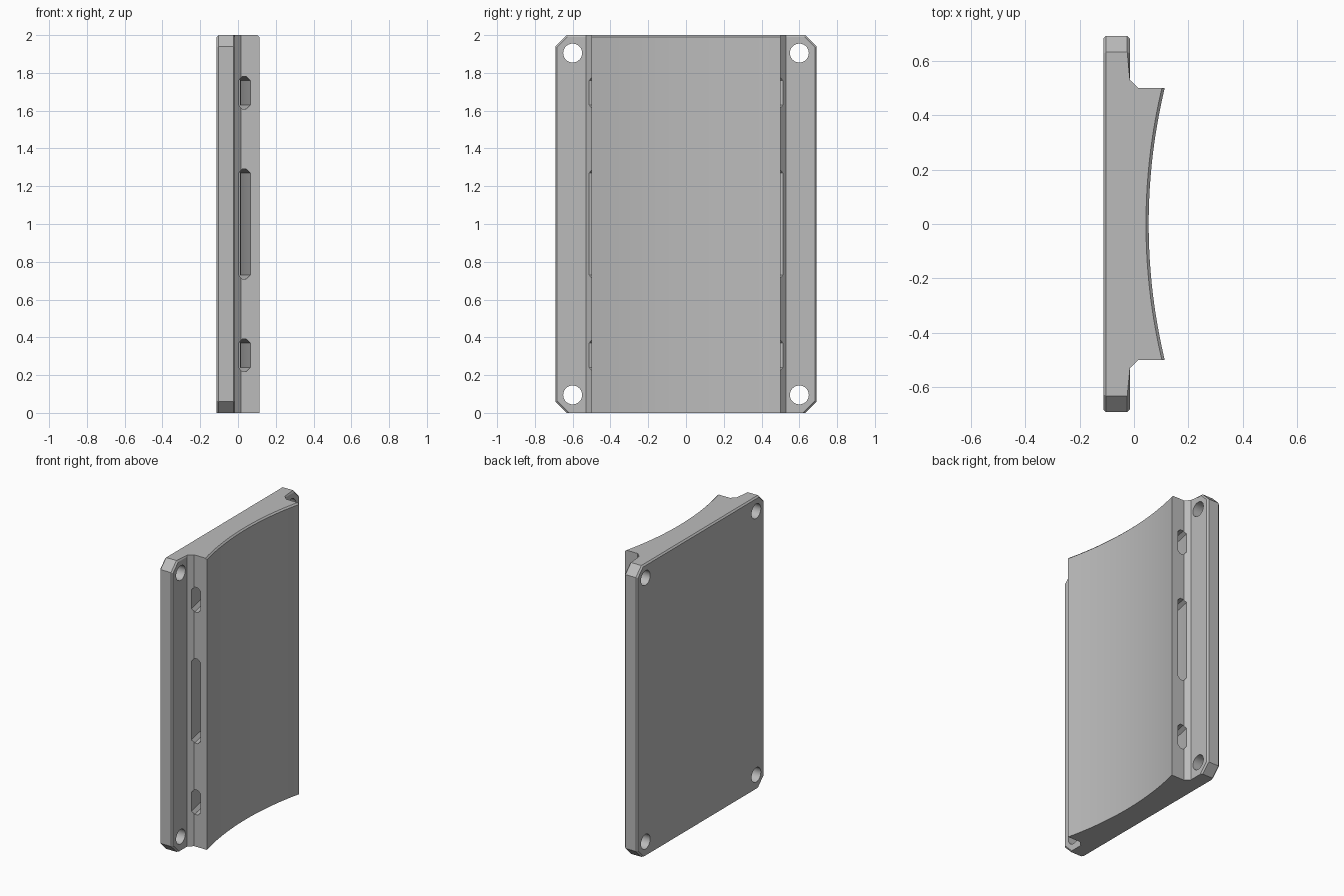
import bpy, bmesh, math
from mathutils import Matrix, Vector

if "Cube" in bpy.data.objects:
    bpy.data.objects.remove(bpy.data.objects["Cube"])

BACK, FLANGE, TIP, MID = -0.113, -0.015, 0.113, 0.054
HALF_W, BLOCK_W, HEIGHT = 0.692, 0.5, 2.0
SAG = TIP - MID
RADIUS = (BLOCK_W ** 2 + SAG ** 2) / (2 * SAG)
AXIS = MID + RADIUS

grey = bpy.data.materials.new("plain grey")
grey.use_nodes = True
colour = (0.5, 0.5, 0.5, 1)
grey.diffuse_color = colour
grey.node_tree.nodes["Principled BSDF"].inputs["Base Color"].default_value = colour


def arc_x(y, middle):
    """x of an arc concentric with the hollow face."""
    r = AXIS - middle
    return AXIS - math.sqrt(r * r - y * y)


def make_object(name, bm):
    bmesh.ops.recalc_face_normals(bm, faces=bm.faces[:])
    mesh = bpy.data.meshes.new(name)
    bm.to_mesh(mesh)
    bm.free()
    mesh.materials.append(grey)
    ob = bpy.data.objects.new(name, mesh)
    bpy.context.collection.objects.link(ob)
    return ob


def near(a, b):
    return abs(a - b) < 1e-4


def bevel(bm, rule, size):
    edges = [e for e in bm.edges if rule(*[v.co for v in e.verts])]
    bmesh.ops.bevel(bm, geom=edges, offset=size, segments=1, affect='EDGES')


# Plate and hollow block: one plan profile, extruded upwards
steps = 40
side = [(BACK, HALF_W), (FLANGE, HALF_W), (FLANGE, 0.53), (0.017, BLOCK_W)]
ys = [BLOCK_W - 2 * BLOCK_W * i / steps for i in range(steps + 1)]
profile = side + [(arc_x(y, MID), y) for y in ys] + [(x, -y) for x, y in reversed(side)]
bm = bmesh.new()
base = bm.faces.new([bm.verts.new((x, y, 0)) for x, y in profile])
top = bmesh.ops.extrude_face_region(bm, geom=[base])
bmesh.ops.translate(bm, vec=(0, 0, HEIGHT),
                    verts=[g for g in top["geom"] if isinstance(g, bmesh.types.BMVert)])
bmesh.ops.recalc_face_normals(bm, faces=bm.faces[:])

# Cut corners of the plate
bevel(bm, lambda a, b: near(abs(a.y), HALF_W) and near(a.y, b.y) and near(a.z, b.z), 0.06)


# Fine chamfers on the rims and on the upper edge of the hollow face
def is_rim(a, b):
    if near(a.z, 0) and near(b.z, 0):
        return False
    if near(a.x, BACK) and near(b.x, BACK):
        return True
    if near(a.x, FLANGE) and near(b.x, FLANGE):
        return max(abs(a.y), abs(b.y)) > 0.6
    return near(a.z, HEIGHT) and near(b.z, HEIGHT) and min(a.x, b.x) > 0.04


bevel(bm, is_rim, 0.01)
holder = make_object("curved_mount_plate", bm)


# Curved strap tunnel with clipped corners
def strap_tunnel(z0, z1):
    low, high, c = -0.055, 0.008, 0.02
    section = [(low, z0 + c), (low + c, z0), (high - c, z0), (high, z0 + c),
               (high, z1 - c), (high - c, z1), (low + c, z1), (low, z1 - c)]
    bm = bmesh.new()
    n = 28
    rings = []
    for i in range(n + 1):
        y = -0.58 + 1.16 * i / n
        rings.append([bm.verts.new((arc_x(y, x), y, z)) for x, z in section])
    for r, s in zip(rings, rings[1:]):
        for k in range(len(section)):
            j = (k + 1) % len(section)
            bm.faces.new((r[k], r[j], s[j], s[k]))
    bm.faces.new(rings[0])
    bm.faces.new(rings[-1])
    return make_object("strap_tunnel_cutter", bm)


# Screw hole through a plate corner
def screw_hole(y, z):
    bm = bmesh.new()
    place = Matrix.Translation(Vector((-0.06, y, z))) @ Matrix.Rotation(math.pi / 2, 4, 'Y')
    bmesh.ops.create_cone(bm, cap_ends=True, segments=40, radius1=0.05, radius2=0.05,
                          depth=0.3, matrix=place)
    return make_object("screw_hole_cutter", bm)


cutters = [strap_tunnel(*span) for span in ((0.22, 0.39), (0.71, 1.29), (1.61, 1.78))]
cutters += [screw_hole(y, z) for y in (-0.6, 0.6) for z in (0.095, 1.905)]

bpy.ops.object.select_all(action='DESELECT')
holder.select_set(True)
bpy.context.view_layer.objects.active = holder
for cutter in cutters:
    cutter.hide_render = True
    mod = holder.modifiers.new("cut", 'BOOLEAN')
    mod.operation = 'DIFFERENCE'
    mod.solver = 'EXACT'
    mod.object = cutter
    bpy.ops.object.modifier_apply(modifier=mod.name)
for cutter in cutters:
    bpy.data.objects.remove(cutter)

bpy.ops.object.shade_smooth_by_angle(angle=math.radians(25))
